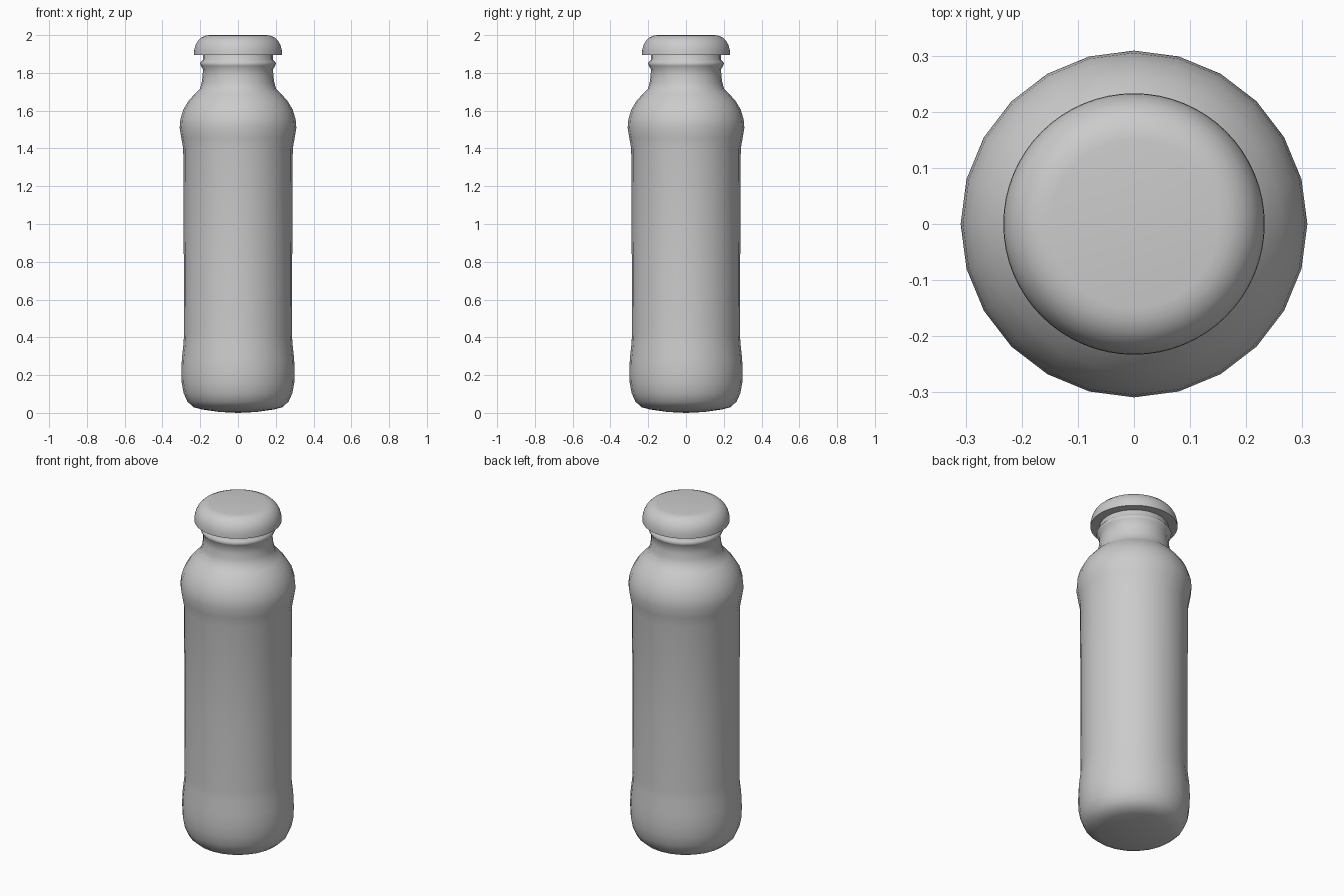
import bpy, bmesh, math

if "Cube" in bpy.data.objects:
    bpy.data.objects.remove(bpy.data.objects["Cube"])


def lathe(name, profile, sides, angle):
    """Spin an (r, z) profile around the z axis; r = 0 ends close the shape."""
    bm = bmesh.new()
    rings = []
    for r, z in profile:
        if r == 0:
            rings.append([bm.verts.new((0, 0, z))] * sides)
        else:
            rings.append([bm.verts.new((r * math.cos(2 * math.pi * i / sides),
                                        r * math.sin(2 * math.pi * i / sides), z))
                          for i in range(sides)])
    for a, b in zip(rings, rings[1:]):
        for i in range(sides):
            j = (i + 1) % sides
            bm.faces.new(list(dict.fromkeys((a[i], a[j], b[j], b[i]))))
    bmesh.ops.recalc_face_normals(bm, faces=bm.faces)
    mesh = bpy.data.meshes.new(name)
    bm.to_mesh(mesh)
    bm.free()
    ob = bpy.data.objects.new(name, mesh)
    bpy.context.collection.objects.link(ob)
    bpy.ops.object.select_all(action='DESELECT')
    ob.select_set(True)
    bpy.context.view_layer.objects.active = ob
    bpy.ops.object.shade_smooth_by_angle(angle=math.radians(angle))
    return ob


# Bottle: rounded base, slightly waisted body, bulging shoulder, ringed neck
bottle = [(0, 0), (0.10, 0.005), (0.19, 0.018), (0.235, 0.03), (0.268, 0.06),
          (0.288, 0.105), (0.298, 0.16), (0.30, 0.22), (0.297, 0.29),
          (0.288, 0.37), (0.286, 0.42), (0.287, 0.80), (0.29, 1.40),
          (0.30, 1.455), (0.309, 1.51), (0.305, 1.555), (0.29, 1.605),
          (0.263, 1.65), (0.228, 1.69), (0.202, 1.715), (0.192, 1.75),
          (0.187, 1.785), (0.186, 1.82), (0.197, 1.838), (0.201, 1.85),
          (0.195, 1.86), (0.186, 1.87), (0.184, 1.93), (0, 1.93)]
lathe("bottle", bottle, 24, 60)

# Cap: domed lid with a crisp lower rim and a flat underside
cap = [(0, 1.895), (0.233, 1.895), (0.232, 1.92), (0.226, 1.945),
       (0.213, 1.969), (0.194, 1.987), (0.172, 1.997), (0.15, 2.0), (0, 2.0)]
lathe("cap", cap, 64, 40)
